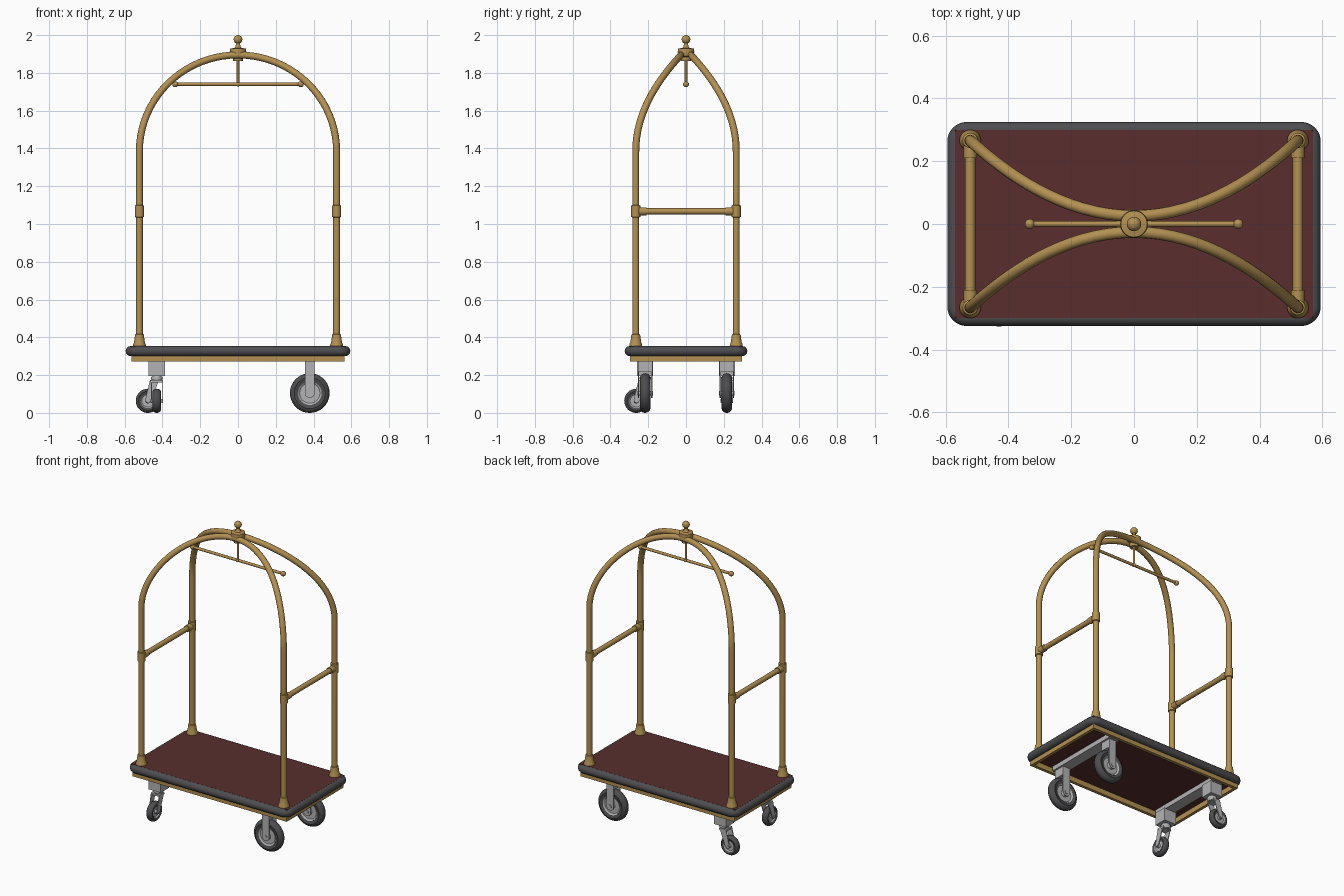
import bpy, bmesh, math
from mathutils import Matrix, Vector

cube = bpy.data.objects.get("Cube")
if cube:
    bpy.data.objects.remove(cube, do_unlink=True)


def material(name, color):
    m = bpy.data.materials.new(name)
    m.use_nodes = True
    m.diffuse_color = (*color, 1)
    m.node_tree.nodes["Principled BSDF"].inputs["Base Color"].default_value = (*color, 1)
    return m


BRASS = material("brass", (0.45, 0.28, 0.085))
CARPET = material("maroon carpet", (0.1, 0.027, 0.027))
RUBBER = material("dark rubber", (0.075, 0.075, 0.08))
STEEL = material("grey steel", (0.45, 0.45, 0.46))


def add_mesh(name, mesh, mat, matrix=Matrix(), smooth=True):
    mesh.materials.clear()
    mesh.materials.append(mat)
    ob = bpy.data.objects.new(name, mesh)
    bpy.context.scene.collection.objects.link(ob)
    ob.matrix_world = matrix
    if smooth:
        bpy.ops.object.select_all(action="DESELECT")
        ob.select_set(True)
        bpy.context.view_layer.objects.active = ob
        bpy.ops.object.shade_smooth_by_angle(angle=math.radians(35))
    return ob


def from_bmesh(name, bm, mat, matrix=Matrix(), smooth=True):
    bmesh.ops.recalc_face_normals(bm, faces=bm.faces)
    mesh = bpy.data.meshes.new(name)
    bm.to_mesh(mesh)
    bm.free()
    return add_mesh(name, mesh, mat, matrix, smooth)


def box(name, center, size, mat, base=Matrix()):
    bm = bmesh.new()
    bmesh.ops.create_cube(bm, size=1)
    bmesh.ops.scale(bm, vec=size, verts=bm.verts)
    return from_bmesh(name, bm, mat, base @ Matrix.Translation(center), False)


def lathe(name, profile, mat, matrix=Matrix(), steps=32):
    """Spin a (radius, height) profile about local z."""
    bm = bmesh.new()
    verts = [bm.verts.new((r, 0, z)) for r, z in profile]
    edges = [bm.edges.new(pair) for pair in zip(verts, verts[1:])]
    bmesh.ops.spin(bm, geom=verts + edges, cent=(0, 0, 0), axis=(0, 0, 1),
                   angle=math.tau, steps=steps)
    bmesh.ops.remove_doubles(bm, verts=bm.verts, dist=0.00005)
    return from_bmesh(name, bm, mat, matrix)


def plate(name, outline, thickness, mat, matrix):
    """Extrude an (x, z) outline along local y."""
    bm = bmesh.new()
    face = bm.faces.new([bm.verts.new((x, -thickness / 2, z)) for x, z in outline])
    ext = bmesh.ops.extrude_face_region(bm, geom=[face])
    moved = [v for v in ext["geom"] if isinstance(v, bmesh.types.BMVert)]
    bmesh.ops.translate(bm, verts=moved, vec=(0, thickness, 0))
    return from_bmesh(name, bm, mat, matrix)


def tube(name, points, radius, mat, cyclic=False):
    curve = bpy.data.curves.new(name, "CURVE")
    curve.dimensions = "3D"
    curve.bevel_depth = radius
    curve.bevel_resolution = 4
    curve.use_fill_caps = True
    spline = curve.splines.new("POLY")
    spline.points.add(len(points) - 1)
    for p, co in zip(spline.points, points):
        p.co = (*co, 1)
    spline.use_cyclic_u = cyclic
    temp = bpy.data.objects.new(name, curve)
    mesh = bpy.data.meshes.new_from_object(temp)
    bpy.data.objects.remove(temp)
    return add_mesh(name, mesh, mat)


def ball_profile(r, z, start=-90, n=10):
    angles = [math.radians(start + (90 - start) * i / n) for i in range(n + 1)]
    return [(r * math.cos(a), z + r * math.sin(a)) for a in angles]


at = Matrix.Translation
AXIS_Y = Matrix.Rotation(math.pi / 2, 4, "X")
PX, PY = 0.522, 0.266

# Platform: carpeted deck, rubber bumper and brass frame
box("carpet_deck", (0, 0, 0.33), (1.14, 0.6, 0.048), CARPET)
corner = 0.035
loop = []
for i, (sx, sy) in enumerate([(1, 1), (-1, 1), (-1, -1), (1, -1)]):
    for k in range(9):
        a = (i + k / 8) * math.pi / 2
        loop.append((sx * 0.533 + corner * math.cos(a),
                     sy * 0.263 + corner * math.sin(a), 0.327))
tube("bumper", loop, 0.027, RUBBER, True)
for s in (-1, 1):
    box("frame_long_rail", (0, s * 0.287, 0.291), (1.13, 0.02, 0.038), BRASS)
    box("frame_end_rail", (s * 0.555, 0, 0.291), (0.02, 0.56, 0.038), BRASS)

# Arched tubes, one at the front and one at the back
for s, side in ((-1, "front"), (1, "back")):
    path = [(-PX, s * PY, 0.34)]
    for i in range(41):
        c = -math.cos(math.pi * i / 40)
        path.append((PX * c, s * (0.026 + (PY - 0.026) * c * c),
                     1.385 + 0.51 * math.sin(math.pi * i / 40)))
    path.append((PX, s * PY, 0.34))
    tube(side + "_arch", path, 0.0185, BRASS)

# Post feet and joint collars
foot = [(0, 0.35), (0.034, 0.35), (0.034, 0.362), (0.029, 0.372),
        (0.025, 0.4), (0.023, 0.415), (0.018, 0.418)]
collar = [(0.018, 1.035), (0.024, 1.038), (0.024, 1.097), (0.018, 1.1)]
for sx in (-1, 1):
    for sy in (-1, 1):
        lathe("post_foot", foot, BRASS, at((sx * PX, sy * PY, 0)))
        lathe("post_collar", collar, BRASS, at((sx * PX, sy * PY, 0)))
        lathe("bar_socket", [(0.014, -0.02), (0.021, -0.02), (0.021, 0.02), (0.014, 0.02)],
              BRASS, at((sx * PX, sy * 0.23, 1.067)) @ AXIS_Y)
    tube("side_bar", [(sx * PX, -PY, 1.067), (sx * PX, PY, 1.067)], 0.0165, BRASS)

# Crown hub with finial
crown = [(0, 1.862), (0.026, 1.862), (0.028, 1.885), (0.042, 1.89), (0.044, 1.91),
         (0.042, 1.928), (0.02, 1.932), (0.013, 1.94), (0.01, 1.958)]
lathe("crown_finial", crown + ball_profile(0.023, 1.977, -60), BRASS)

# Hanging rail
tube("hanger_stem", [(0, 0, 1.74), (0, 0, 1.88)], 0.007, BRASS)
tube("hanger_rail", [(-0.33, 0, 1.74), (0.33, 0, 1.74)], 0.009, BRASS)
lathe("hanger_joint", ball_profile(0.012, 0), BRASS, at((0, 0, 1.74)))
for s in (-1, 1):
    lathe("hanger_knob", ball_profile(0.016, 0), BRASS, at((s * 0.332, 0, 1.74)))


def wheel(name, radius, width, matrix):
    """Tyre, dished rim and axle about local y."""
    m = matrix @ AXIS_Y
    h, rim = width / 2, radius * 0.6
    arc = [math.radians(-80 + 16 * i) for i in range(11)]
    d = radius * 0.26
    tread = [(radius - d + d * math.cos(a), h * math.sin(a)) for a in arc]
    lathe(name + "_tyre", [(rim, -h * 0.75)] + tread + [(rim, h * 0.75)], RUBBER, m, 40)
    lathe(name + "_rim", [(0, -h), (rim * 0.3, -h), (rim * 0.35, -h * 0.55),
                          (rim * 0.85, -h * 0.55), (rim, -h * 0.8), (rim, h * 0.8),
                          (rim * 0.85, h * 0.55), (rim * 0.35, h * 0.55),
                          (rim * 0.3, h), (0, h)], STEEL, m)


def axle(name, radius, half, matrix):
    lathe(name, [(0, -half), (radius, -half), (radius, half), (0, half)],
          STEEL, matrix @ AXIS_Y, 16)


# Fixed wheels on the left end
arc = [(0.026 * math.cos(a), 0.105 + 0.026 * math.sin(a))
       for a in (math.pi * (1 + i / 10) for i in range(11))]
for s in (-1, 1):
    base = at((0.38, s * 0.216, 0))
    wheel("fixed_wheel", 0.105, 0.056, base @ at((0, 0, 0.105)))
    axle("fixed_axle", 0.012, 0.042, base @ at((0, 0, 0.105)))
    for t in (-1, 1):
        plate("fixed_fork", arc + [(0.026, 0.285), (-0.026, 0.285)], 0.006,
              STEEL, base @ at((0, t * 0.035, 0)))
    box("fixed_fork_bridge", (0, 0, 0.25), (0.052, 0.07, 0.06), STEEL, base)
box("fixed_cross_beam", (0.38, 0, 0.291), (0.075, 0.53, 0.03), STEEL)

# Swivel casters on the right end
for s, angle in ((-1, -math.pi / 2), (1, math.pi)):
    mount = at((-0.43, s * 0.216, 0))
    box("caster_housing", (0, 0, 0.238), (0.088, 0.085, 0.085), STEEL, mount)
    base = mount @ Matrix.Rotation(angle, 4, "Z")
    lathe("caster_swivel", [(0, 0.165), (0.024, 0.165), (0.03, 0.178), (0.03, 0.188),
                            (0.022, 0.2), (0, 0.2)], STEEL, base)
    box("caster_fork_crown", (0.012, 0, 0.168), (0.05, 0.064, 0.012), STEEL, base)
    wheel("caster_wheel", 0.064, 0.044, base @ at((0.047, 0, 0.064)))
    axle("caster_axle", 0.009, 0.034, base @ at((0.047, 0, 0.064)))
    for t in (-1, 1):
        plate("caster_fork", [(-0.012, 0.174), (0.036, 0.174), (0.061, 0.068),
                              (0.055, 0.054), (0.04, 0.053), (0.03, 0.064)],
              0.005, STEEL, base @ at((0, t * 0.029, 0)))
box("swivel_cross_beam", (-0.43, 0, 0.291), (0.075, 0.53, 0.03), STEEL)
